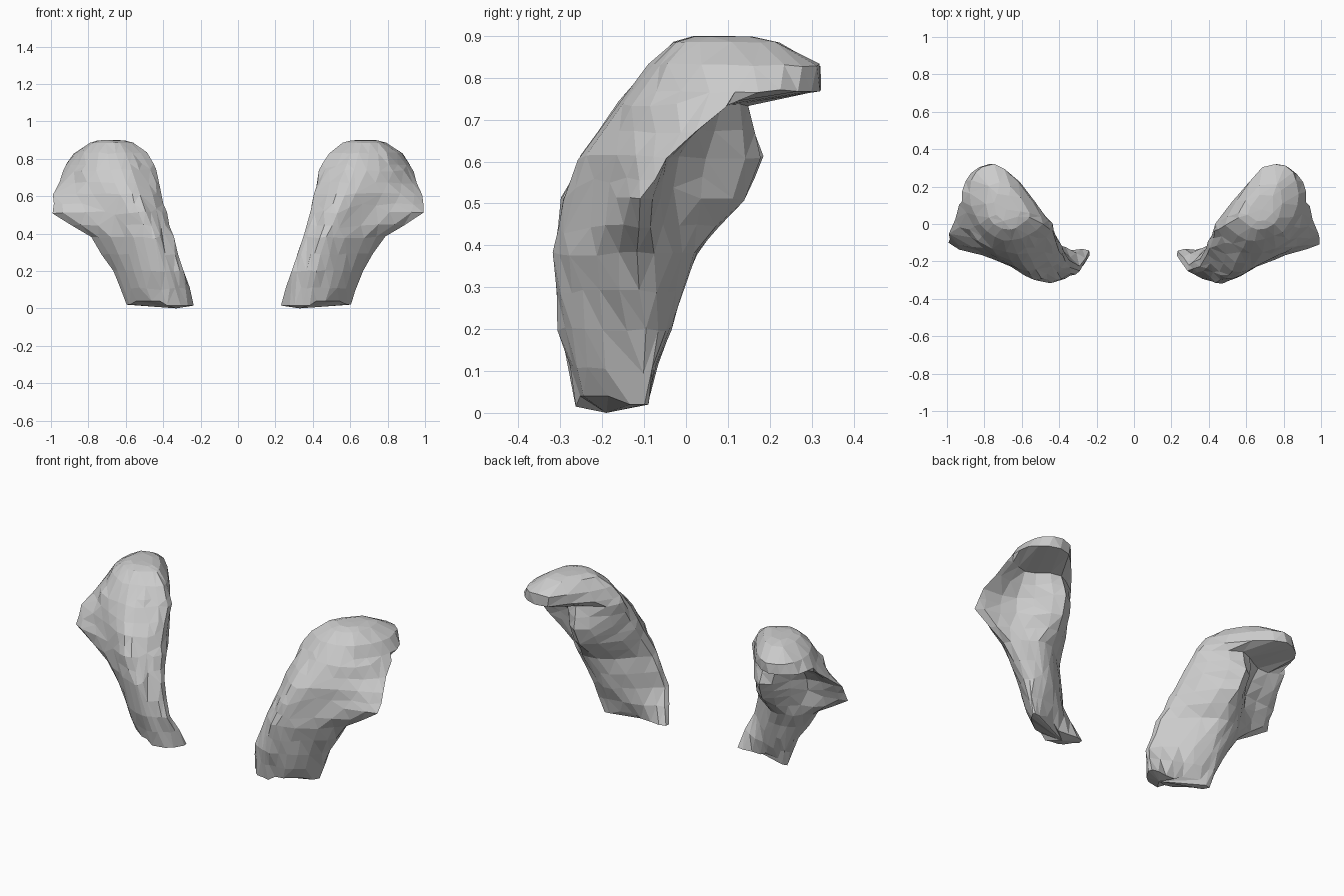
import bpy, bmesh, random
from mathutils import Vector

if "Cube" in bpy.data.objects:
    bpy.data.objects.remove(bpy.data.objects["Cube"])

random.seed(4)

# Height, then seven outline points:
# inner, inner front, front, outer front, outer, back hollow, inner back lobe
SECTIONS = [
    (.02, .235, -.14, .28, -.23, .38, -.26, .50, -.22, .60, -.10, .53, -.10, .39, -.14),
    (.20, .29, -.22, .34, -.28, .42, -.303, .56, -.245, .665, -.10, .60, -.04, .47, -.07),
    (.38, .35, -.19, .40, -.275, .47, -.315, .61, -.25, .785, -.12, .70, -.005, .57, .015),
    (.51, .385, -.12, .44, -.24, .53, -.295, .71, -.20, .99, -.105, .77, -.035, .595, .14),
    (.61, .415, -.07, .46, -.19, .57, -.255, .78, -.16, .985, -.05, .78, -.02, .61, .18),
    (.735, .44, .0, .49, -.10, .62, -.165, .83, -.09, .935, .10, .79, .06, .62, .15),
    (.77, .46, .02, .51, -.08, .63, -.135, .81, -.07, .915, .12, .87, .27, .70, .30),
    (.83, .495, .04, .53, -.04, .65, -.09, .79, -.04, .87, .10, .85, .28, .69, .30),
    (.885, .56, .06, .59, .01, .66, -.03, .75, .0, .79, .09, .77, .21, .66, .20),
]
AROUND = 3
COUNT = 7


def catmull(a, b, c, d, t):
    return 0.5 * (2*b + (c - a)*t + (2*a - 5*b + 4*c - d)*t*t + (3*b - a - 3*c + d)*t**3)


def outline(row):
    pts = [Vector((row[i], row[i + 1], row[0])) for i in range(1, 2 * COUNT, 2)]
    return [catmull(pts[i - 1], pts[i], pts[(i + 1) % COUNT], pts[(i + 2) % COUNT], k / AROUND)
            for i in range(COUNT) for k in range(AROUND)]


def make_piece(name, side):
    # Loft through the sections, with one in-between ring on tall gaps
    base = [outline(r) for r in SECTIONS]
    rings = []
    for i, ring in enumerate(base):
        rings.append(ring)
        if i + 1 < len(base) and base[i + 1][0].z - ring[0].z > 0.08:
            rings.append([p.lerp(q, 0.5) for p, q in zip(ring, base[i + 1])])
    # Small ring that rounds off the crown
    mid = sum(base[-1], Vector()) / len(base[-1])
    rings.append([p.lerp(mid, 0.4) + Vector((0, 0, .013)) for p in base[-1]])
    bm = bmesh.new()
    loops = []
    for k, ring in enumerate(rings):
        amp = .001 if k > len(rings) - 3 else .005
        loops.append([bm.verts.new((side * p.x + random.uniform(-amp, amp),
                                    p.y + random.uniform(-amp, amp),
                                    p.z + random.uniform(-amp, amp))) for p in ring])
    n = len(loops[0])
    for low, high in zip(loops, loops[1:]):
        for i in range(n):
            j = (i + 1) % n
            bm.faces.new((low[i], low[j], high[j], high[i]))
    # Uneven foot: low inner toe, slight arch, low outer spike
    for v in loops[0]:
        x = abs(v.co.x)
        v.co.z = .015 if x < .42 else (.04 if x < .56 else .02)
    # Fanned end caps
    for loop, height in ((loops[0], .0), (loops[-1], .90)):
        c = sum((v.co for v in loop), Vector()) / n
        if height == 0:
            c = Vector((side * .33, -.19, 0))
        tip = bm.verts.new((c.x, c.y, height))
        for i in range(n):
            bm.faces.new((loop[i], loop[(i + 1) % n], tip))
    bmesh.ops.triangulate(bm, faces=bm.faces[:])
    bmesh.ops.recalc_face_normals(bm, faces=bm.faces[:])
    mesh = bpy.data.meshes.new(name)
    bm.to_mesh(mesh)
    bm.free()
    obj = bpy.data.objects.new(name, mesh)
    bpy.context.collection.objects.link(obj)
    # Irregular facets
    dec = obj.modifiers.new("facets", 'DECIMATE')
    dec.ratio = 0.8


make_piece("right_hooked_shell", 1)
make_piece("left_hooked_shell", -1)
